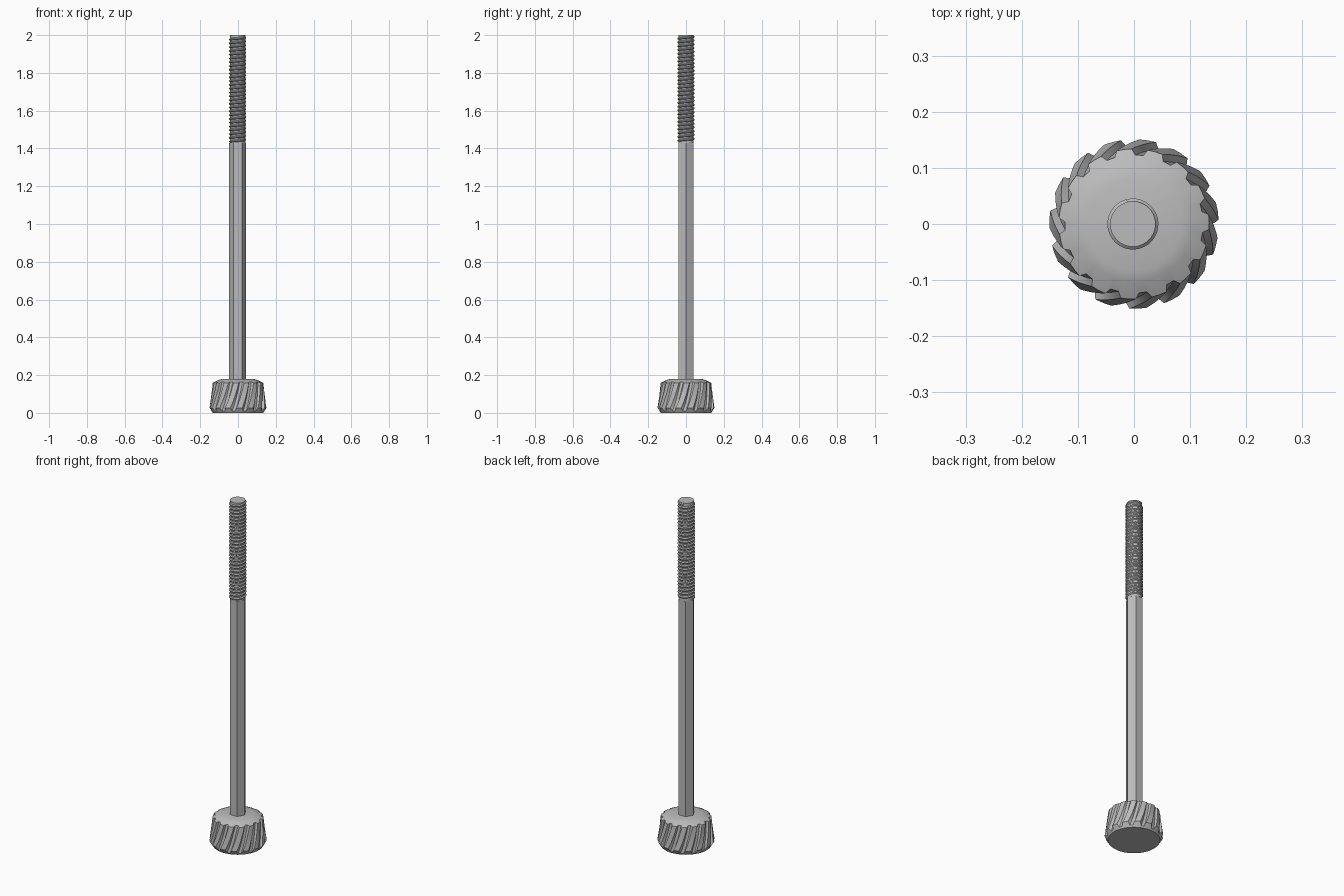
import bpy, bmesh, math

if "Cube" in bpy.data.objects:
    bpy.data.objects.remove(bpy.data.objects["Cube"], do_unlink=True)

AXIS_X = -0.002
SHAFT_BASE, THREAD_BASE, TOP = 0.17, 1.43, 2.0

steel = bpy.data.materials.new("grey steel")
steel.use_nodes = True
steel.diffuse_color = (0.5, 0.5, 0.5, 1)
steel.node_tree.nodes["Principled BSDF"].inputs["Base Color"].default_value = (0.5, 0.5, 0.5, 1)


def finish(name, bm, smooth_angle=None):
    bmesh.ops.remove_doubles(bm, verts=bm.verts, dist=1e-6)
    bmesh.ops.recalc_face_normals(bm, faces=bm.faces)
    mesh = bpy.data.meshes.new(name)
    bm.to_mesh(mesh)
    bm.free()
    mesh.materials.append(steel)
    obj = bpy.data.objects.new(name, mesh)
    bpy.context.collection.objects.link(obj)
    if smooth_angle:
        bpy.ops.object.select_all(action="DESELECT")
        obj.select_set(True)
        bpy.context.view_layer.objects.active = obj
        bpy.ops.object.shade_smooth_by_angle(angle=math.radians(smooth_angle))
    return obj


def ring(bm, points):
    return [bm.verts.new((r * math.cos(a), r * math.sin(a), z)) for r, a, z in points]


def bridge(bm, low, high):
    n = len(low)
    for i in range(n):
        bm.faces.new((low[i], low[(i + 1) % n], high[(i + 1) % n], high[i]))


# Knurled knob: leaning teeth cut around a tapered body
TEETH, TWIST, LEVELS = 15, math.radians(17), 6
bm = bmesh.new()
pitch = math.tau / TEETH
# fractions of a tooth pitch, and whether the point is on the crest
profile = [(0, 0), (0.12, 1), (0.36, 1), (0.6, 1), (0.72, 0), (0.86, 0)]


def knob_ring(radius_root, radius_crest, height, turn):
    points = []
    for tooth in range(TEETH):
        for fraction, crest in profile:
            r = radius_crest if crest else radius_root
            points.append((r, (tooth + fraction) * pitch + turn, height(r)))
    return ring(bm, points)


rings = [knob_ring(0.134, 0.134, lambda r: 0, 0)]
for level in range(LEVELS + 1):
    t = level / LEVELS

    # tooth ends follow the lower chamfer and the upper cone
    def height(r):
        low = (r - 0.134) * 1.6
        high = 0.18 - (r - 0.084) * 0.42
        return low + (high - low) * t

    rings.append(knob_ring(0.140 - 0.017 * t, 0.151 - 0.017 * t, height, TWIST * t))
rings.append(knob_ring(0.103, 0.103, lambda r: 0.174, TWIST))
rings.append(knob_ring(0.083, 0.083, lambda r: 0.18, TWIST))
for low, high in zip(rings, rings[1:]):
    bridge(bm, low, high)
bm.faces.new(rings[0])
bm.faces.new(rings[-1])
finish("knurled_knob", bm, 25)

# Hexagonal shaft
bm = bmesh.new()
ends = [ring(bm, [(0.045, i * math.tau / 6, z) for i in range(6)])
        for z in (SHAFT_BASE, THREAD_BASE)]
bridge(bm, *ends)
for end in ends:
    bm.faces.new(end)
finish("hex_shaft", bm).location.x = AXIS_X

# Threaded end: a solid core with one helical ridge
bm = bmesh.new()
SIDES, LEAD = 32, 0.02
ends = [ring(bm, [(0.0405, i * math.tau / SIDES, z) for i in range(SIDES)])
        for z in (THREAD_BASE, TOP)]
bridge(bm, *ends)
for end in ends:
    bm.faces.new(end)
finish("thread_core", bm, 30).location.x = AXIS_X

bm = bmesh.new()
turns = (TOP - THREAD_BASE) / LEAD - 0.7
steps = int(turns * SIDES)
section = [(0.040, 0), (0.0455, 0.25), (0.0455, 0.45), (0.040, 0.7)]
start = math.radians(105) - steps * math.tau / SIDES
previous = None
for step in range(steps + 1):
    angle = start + step * math.tau / SIDES
    base = THREAD_BASE + LEAD * step / SIDES
    current = ring(bm, [(r, angle, min(base + f * LEAD, TOP)) for r, f in section])
    if previous:
        bridge(bm, previous, current)
    else:
        bm.faces.new(current)
    previous = current
bm.faces.new(previous)
finish("thread_ridge", bm, 30).location.x = AXIS_X
